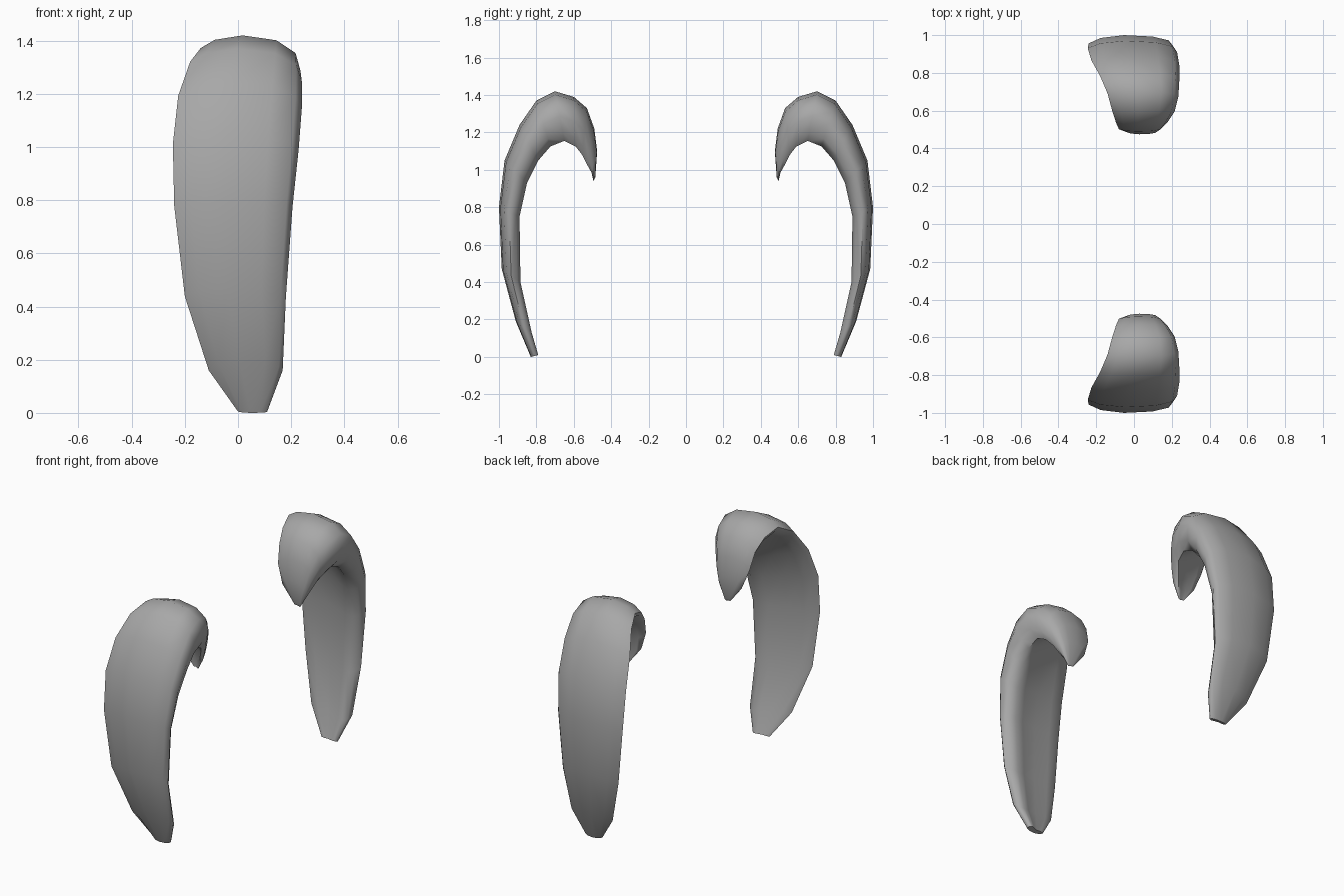
import bpy
import bmesh
import math
from mathutils import Vector

default_cube = bpy.data.objects.get("Cube")
if default_cube:
    bpy.data.objects.remove(default_cube, do_unlink=True)

# One plain colour for both parts
grey = bpy.data.materials.new("plain grey")
grey.use_nodes = True
colour = (0.39, 0.39, 0.39, 1)
grey.diffuse_color = colour
grey.node_tree.nodes["Principled BSDF"].inputs["Base Color"].default_value = colour

# Stations from foot to hook tip:
# outer (y, z), inner (y, z), left x, right x, depth of the thin left rim
STATIONS = [
    ((.83, .0), (.79, .01), .0, .11, .5),
    ((.91, .19), (.825, .13), -.11, .168, .5),
    ((.985, .47), (.885, .4), -.2, .18, .55),
    ((1, .8), (.89, .75), -.24, .205, .6),
    ((.97, 1.05), (.85, .93), -.245, .228, .68),
    ((.89, 1.24), (.79, 1.05), -.225, .24, .75),
    ((.8, 1.37), (.725, 1.125), -.18, .24, .8),
    ((.7, 1.42), (.65, 1.155), -.14, .235, .82),
    ((.6, 1.39), (.59, 1.125), -.115, .215, .8),
    ((.53, 1.33), (.555, 1.08), -.095, .18, .75),
    ((.49, 1.22), (.53, 1.03), -.08, .15, .7),
    ((.475, 1.1), (.505, .985), -.04, .12, .6),
    ((.485, .96), (.495, .94), .04, .08, .5),
]


def section(rim):
    """Crescent with a thin left rim and a rolled right rim: (across, depth)."""
    outer = [(0, rim), (.14, rim + (1 - rim) * .65), (.42, 1), (.76, .93),
             (.95, .75), (1, .5)]
    inner = [(.95, .17), (.84, 0), (.7, .12), (.45, .36),
             (.2, rim - .2), (.04, rim - .1)]
    return outer + inner


def make_shell(name, side):
    """Loft the crescent along the hooked path; side picks front or back."""
    bm = bmesh.new()
    rings = []
    for outer, inner, left, right, rim in STATIONS:
        a, b = Vector(inner), Vector(outer)
        ring = []
        for across, depth in section(rim):
            point = a.lerp(b, depth)
            x = left + (right - left) * across
            ring.append(bm.verts.new((x, side * point.x, point.y)))
        rings.append(ring)
    count = len(rings[0])
    for low, high in zip(rings, rings[1:]):
        for i in range(count):
            j = (i + 1) % count
            bm.faces.new((low[i], low[j], high[j], high[i]))
    # Close the foot and the hook tip
    bm.faces.new(rings[0])
    bm.faces.new(rings[-1])
    bmesh.ops.recalc_face_normals(bm, faces=bm.faces[:])
    mesh = bpy.data.meshes.new(name)
    bm.to_mesh(mesh)
    bm.free()
    mesh.materials.append(grey)
    shell = bpy.data.objects.new(name, mesh)
    bpy.context.collection.objects.link(shell)
    # Soft surface with crisp ends
    bpy.ops.object.select_all(action="DESELECT")
    shell.select_set(True)
    bpy.context.view_layer.objects.active = shell
    bpy.ops.object.shade_smooth_by_angle(angle=math.radians(65))
    return shell


make_shell("front_hooked_shell", -1)
make_shell("back_hooked_shell", 1)
